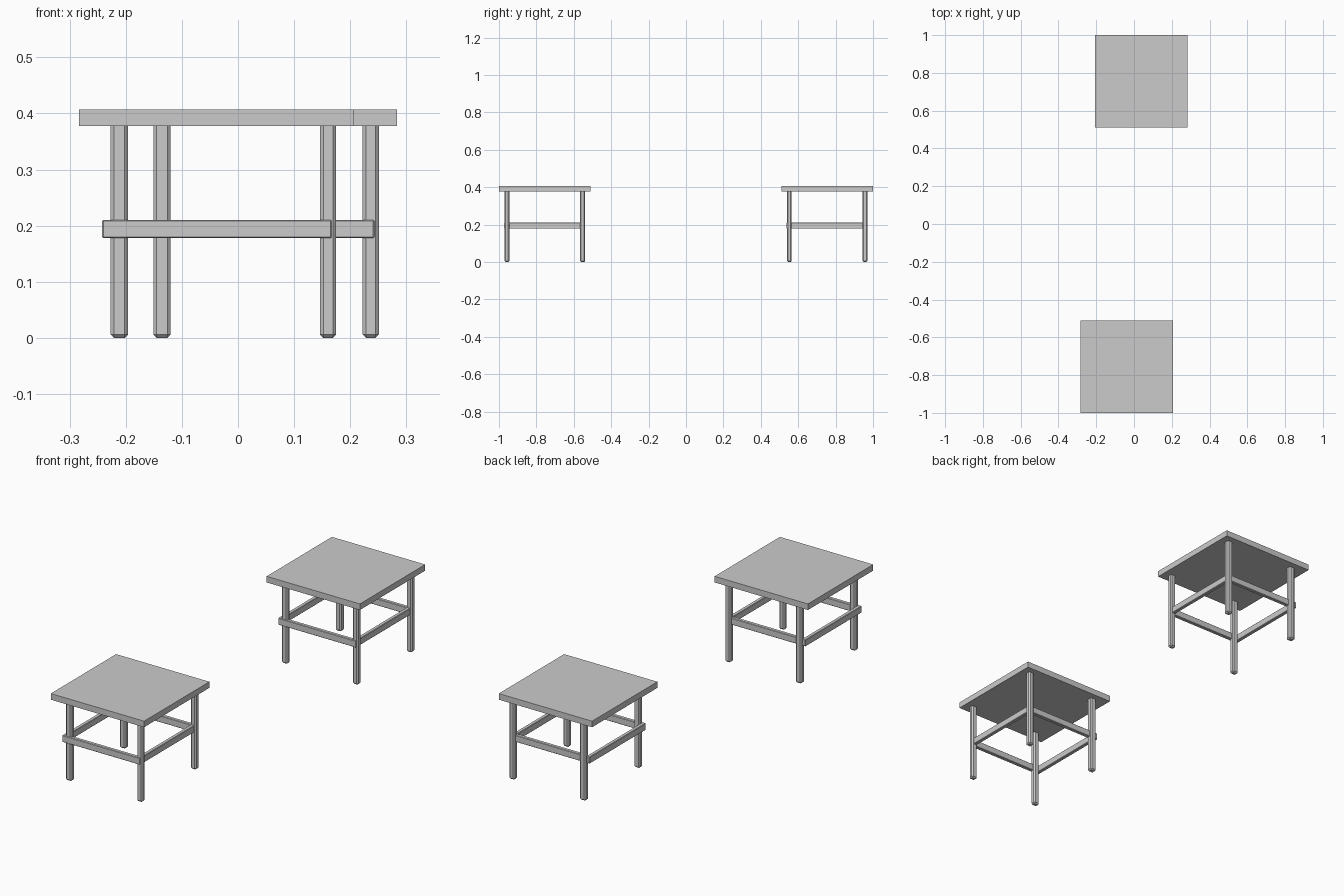
import bpy
import bmesh

if "Cube" in bpy.data.objects:
    bpy.data.objects.remove(bpy.data.objects["Cube"])


def box(name, x, y, z, bevel=0.0):
    """Box from (min, max) ranges, with optional flat chamfer."""
    bm = bmesh.new()
    bmesh.ops.create_cube(bm, size=1)
    for v in bm.verts:
        v.co = [(r[0] + r[1]) / 2 + c * (r[1] - r[0]) for c, r in zip(v.co, (x, y, z))]
    if bevel:
        bmesh.ops.bevel(bm, geom=bm.edges[:], offset=bevel, segments=1, affect='EDGES')
    me = bpy.data.meshes.new(name)
    bm.to_mesh(me)
    bm.free()
    ob = bpy.data.objects.new(name, me)
    bpy.context.collection.objects.link(ob)
    return ob


def table(prefix, cx, cy):
    def part(name, x, y, z, bevel=0.0):
        return box(f"{prefix}_{name}", [cx + v for v in x], [cy + v for v in y], z, bevel)

    # Square top
    part("top", (-0.245, 0.245), (-0.245, 0.245), (0.378, 0.407))

    # Four chamfered legs
    for side, x in (("left", (-0.189, -0.158)), ("right", (0.184, 0.213))):
        for end, y in (("front", (-0.215, -0.190)), ("back", (0.188, 0.216))):
            part(f"{end}_{side}_leg", x, y, (0.0, 0.385), 0.006)

    # Stretcher frame, shifted slightly left and forward of the legs
    x0, x1, y0, y1, t = -0.204, 0.205, -0.218, 0.205, 0.018
    z = (0.178, 0.210)
    part("front_stretcher", (x0, x1), (y0, y0 + t), z, 0.002)
    part("back_stretcher", (x0, x1), (y1 - t, y1), z, 0.002)
    part("left_stretcher", (x0, x0 + t), (y0, y1), z, 0.002)
    part("right_stretcher", (x1 - t, x1), (y0, y1), z, 0.002)


table("front_table", -0.038, -0.755)
table("back_table", 0.038, 0.755)
